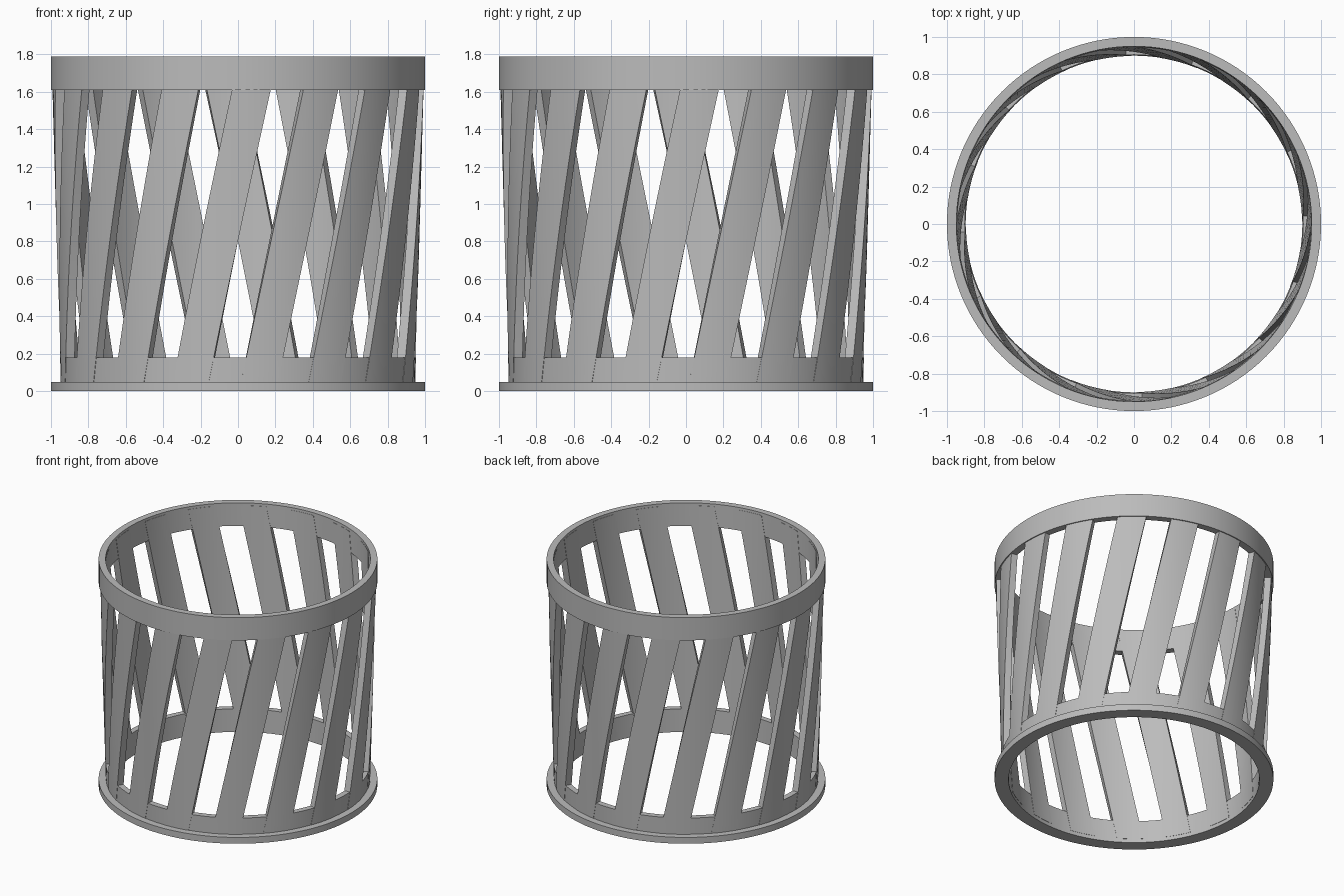
import bpy, bmesh
from math import sin, cos, radians, tau

cube = bpy.data.objects.get("Cube")
if cube:
    bpy.data.objects.remove(cube)

HEIGHT = 1.79
SLATS = 16
PROUD = 0.002


def inner(z):
    return 0.9 + 0.05 * z / HEIGHT


def outer(z):
    return 0.945 + 0.05 * z / HEIGHT


# One plain grey for everything
grey = bpy.data.materials.new("plain_grey")
grey.use_nodes = True
colour = (0.5, 0.5, 0.5, 1)
grey.diffuse_color = colour
grey.node_tree.nodes["Principled BSDF"].inputs["Base Color"].default_value = colour


def finish(name, bm):
    bmesh.ops.recalc_face_normals(bm, faces=bm.faces)
    mesh = bpy.data.meshes.new(name)
    bm.to_mesh(mesh)
    bm.free()
    mesh.materials.append(grey)
    obj = bpy.data.objects.new(name, mesh)
    bpy.context.collection.objects.link(obj)
    bpy.ops.object.select_all(action="DESELECT")
    obj.select_set(True)
    bpy.context.view_layer.objects.active = obj
    bpy.ops.object.shade_smooth_by_angle(angle=radians(30))
    return obj


def skin(bm, loops, closed):
    """Bridge matching vertex loops into a solid."""
    count = len(loops)
    for i in range(count if closed else count - 1):
        a, b = loops[i], loops[(i + 1) % count]
        for j in range(len(a)):
            k = (j + 1) % len(a)
            bm.faces.new((a[j], a[k], b[k], b[j]))
    if not closed:
        bm.faces.new(loops[0])
        bm.faces.new(loops[-1])


def ring(name, profile, segments=128):
    bm = bmesh.new()
    loops = []
    for i in range(segments):
        a = tau * i / segments
        loops.append([bm.verts.new((r * cos(a), r * sin(a), z)) for r, z in profile])
    skin(bm, loops, True)
    return finish(name, bm)


def slat(name, turn, z0=0.03, z1=1.77, rows=24, cols=6):
    """Leaning strip that follows the flared wall."""
    bm = bmesh.new()
    loops = []
    for i in range(rows + 1):
        z = z0 + (z1 - z0) * i / rows
        start = turn - 22.1 + 22.5 * z / HEIGHT
        angles = [radians(start + 12 * j / cols) for j in range(cols + 1)]
        section = [(outer(z) + PROUD, a) for a in angles]
        section += [(inner(z) - PROUD, a) for a in reversed(angles)]
        loops.append([bm.verts.new((r * sin(a), -r * cos(a), z)) for r, a in section])
    skin(bm, loops, False)
    return finish(name, bm)


# Upper hoop: straight outside, flared inside
ring("top_ring", [(1, 1.61), (1, HEIGHT), (inner(HEIGHT), HEIGHT), (inner(1.61), 1.61)])

# Lower hoop with its foot flange
ring("base_ring", [(1, 0), (1, 0.05), (outer(0.05), 0.05), (outer(0.18), 0.18),
                   (inner(0.18), 0.18), (inner(0), 0)])

# Leaning slats around the wall
for n in range(SLATS):
    slat(f"slat_{n + 1}", 360 * n / SLATS)
